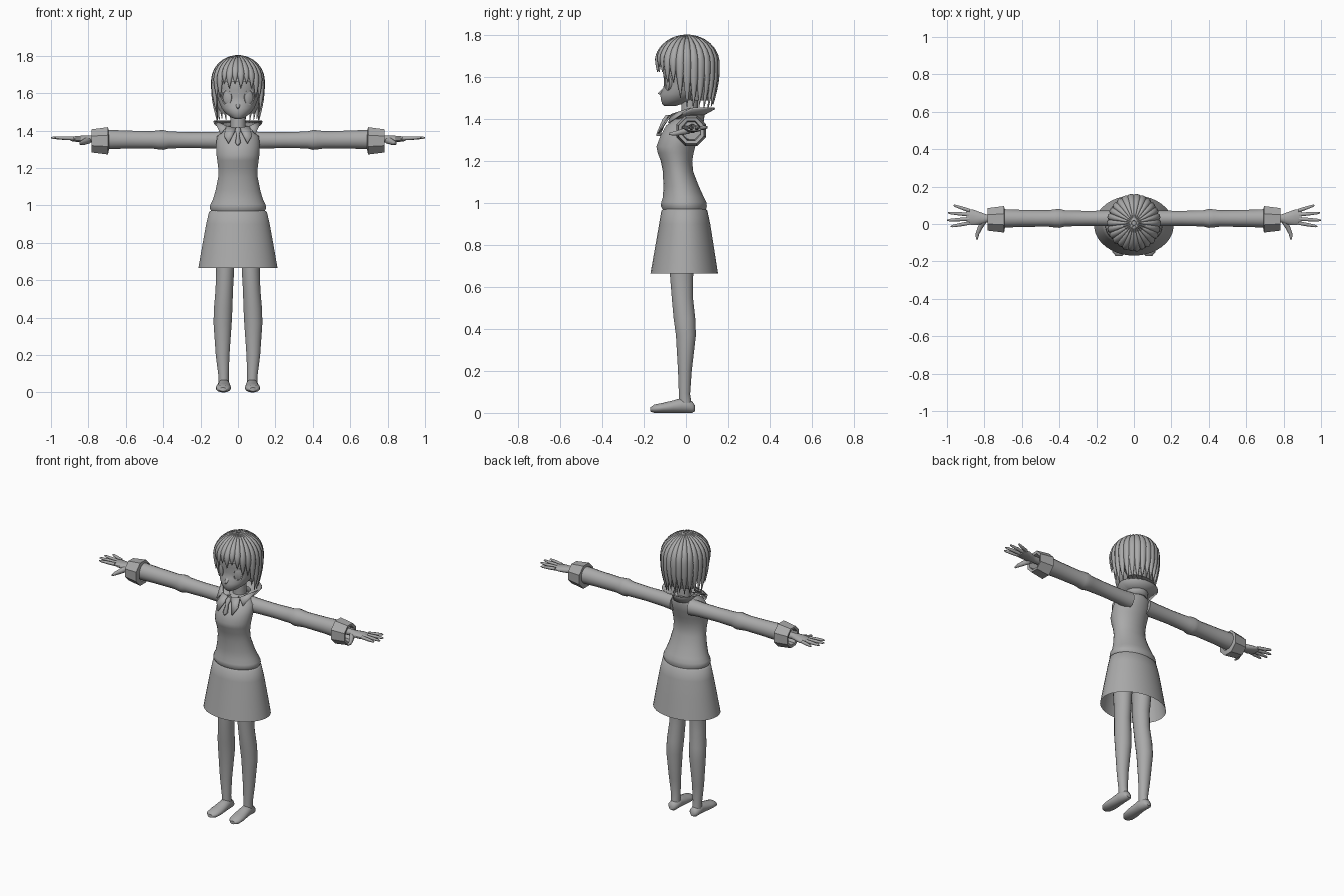
import bpy, bmesh, math, random
from mathutils import Vector as V

if "Cube" in bpy.data.objects:
    bpy.data.objects.remove(bpy.data.objects["Cube"])

random.seed(4)
X, Y, Z = V((1, 0, 0)), V((0, 1, 0)), V((0, 0, 1))
grey = bpy.data.materials.new("plain grey")
grey.diffuse_color = (0.4, 0.4, 0.4, 1)
grey.use_nodes = True
grey.node_tree.nodes["Principled BSDF"].inputs["Base Color"].default_value = grey.diffuse_color


def finish(name, bm, mirror=False, angle=50, thick=0):
    bmesh.ops.recalc_face_normals(bm, faces=bm.faces)
    me = bpy.data.meshes.new(name)
    bm.to_mesh(me)
    bm.free()
    for p in me.polygons:
        p.use_smooth = True
    me.set_sharp_from_angle(angle=math.radians(angle))
    me.materials.append(grey)
    ob = bpy.data.objects.new(name, me)
    bpy.context.collection.objects.link(ob)
    if thick:
        ob.modifiers.new("thickness", 'SOLIDIFY').thickness = thick
    if mirror:
        ob.modifiers.new("mirror", 'MIRROR')
    return ob


def ring(c, u, v, ru, rv, n=20):
    return [V(c) + u * ru * math.cos(2 * math.pi * (i + .5) / n)
            + v * rv * math.sin(2 * math.pi * (i + .5) / n) for i in range(n)]


def add_loft(bm, rings, cap0=True, cap1=True, closed=True):
    vs = [[bm.verts.new(p) for p in r] for r in rings]
    n = len(vs[0])
    for a, b in zip(vs, vs[1:]):
        for i in range(n if closed else n - 1):
            j = (i + 1) % n
            bm.faces.new((a[i], a[j], b[j], b[i]))
    if cap0:
        bm.faces.new(vs[0])
    if cap1:
        bm.faces.new(vs[-1])


def loft(name, rings, cap0=True, cap1=True, **kw):
    bm = bmesh.new()
    add_loft(bm, rings, cap0, cap1)
    return finish(name, bm, **kw)


def stack(rows, n=28, cx=0):
    # rows of height, half width, front y, back y
    return [ring((cx, (f + b) / 2, z), X, Y, w, (b - f) / 2, n) for z, w, f, b in rows]


# torso with gathered hem
loft("sweater_body", stack([
    (.965, .14, -.108, .095), (.985, .152, -.12, .1), (1.005, .148, -.118, .098), (1.03, .135, -.11, .085),
    (1.08, .12, -.108, .062), (1.15, .106, -.11, .035), (1.2, .106, -.12, .03),
    (1.24, .111, -.135, .037), (1.27, .115, -.141, .045), (1.32, .118, -.122, .062),
    (1.37, .112, -.095, .074), (1.395, .08, -.06, .07), (1.41, .05, -.03, .06)]))
# skirt, open at the bottom
loft("skirt", stack([(.975, .14, -.105, .09), (.965, .155, -.117, .102), (.9, .17, -.128, .116),
                     (.78, .192, -.149, .135), (.665, .212, -.169, .153)], 36), cap1=False)

# legs and feet
legs = [(.93, .075, .06, -.085, .06), (.65, .069, .049, -.076, .035), (.55, .073, .047, -.068, .034),
        (.45, .079, .05, -.059, .045), (.37, .082, .049, -.048, .048), (.2, .082, .037, -.038, .028),
        (.09, .077, .028, -.034, .02), (.03, .076, .028, -.035, .03)]
loft("leg", [ring((c, (f + b) / 2, z), X, Y, w, (b - f) / 2) for z, c, w, f, b in legs], mirror=True)
feet = [(.043, .076, .015, .008, .035), (.03, .076, .029, 0, .055), (-.02, .075, .033, 0, .072),
        (-.06, .076, .037, 0, .06), (-.11, .078, .041, 0, .048), (-.15, .08, .036, 0, .04),
        (-.17, .08, .018, .006, .026)]
loft("foot", [ring((c, y, (a + b) / 2), X, Z, w, (b - a) / 2) for y, c, w, a, b in feet], mirror=True)

# sleeves and turned-back cuffs
sleeve = [(.06, .05), (.13, .045), (.25, .043), (.37, .046), (.4, .054), (.425, .052), (.46, .047),
          (.6, .049), (.7, .053)]
loft("sleeve", [ring((x, .03, 1.347 + .008 * x), Y, Z, r * .95, r, 16) for x, r in sleeve], mirror=True)
cuff = [(.7, .046), (.78, .05), (.783, .067), (.695, .079), (.69, .05)]
loft("cuff", [ring((x, .025, 1.345), Y, Z, r * .97, r, 8) for x, r in cuff], False, False,
     mirror=True, angle=30)

# hands
bm = bmesh.new()
palm = [(.7, .022, .022, .03), (.79, .022, .02, .03), (.82, .034, .019, .03), (.86, .043, .017, .035),
        (.895, .041, .011, .039)]
add_loft(bm, [ring((x, c, 1.355), Y, Z, a, b, 12) for x, a, b, c in palm])
for y0, x1, y1 in [(.072, .965, .1), (.05, .995, .06), (.027, 1, .02), (.005, .98, -.013)]:
    a, b = V((.88, y0, 1.358)), V((x1, y1, 1.362))
    add_loft(bm, [ring(a.lerp(b, t), Y, Z, r, r, 8)
                  for t, r in [(0, .0105), (.5, .01), (.9, .007), (1, .003)]])
thumb = [(.8, .02, 1.35, .02), (.825, -.025, 1.338, .015), (.838, -.055, 1.332, .011), (.84, -.082, 1.33, .005)]
add_loft(bm, [ring((x, y, z), X, Z, r, r, 8) for x, y, z, r in thumb])
finish("hand", bm, mirror=True)

# neck and head
loft("neck", [ring((0, .017, z), X, Y, .04, .04) for z in (1.37, 1.45, 1.53)])
loft("head", stack([
    (1.463, .018, -.103, -.05), (1.472, .04, -.113, -.02), (1.495, .07, -.12, .04), (1.52, .088, -.122, .07),
    (1.55, .101, -.108, .095), (1.58, .11, -.104, .11), (1.62, .117, -.11, .12),
    (1.70, .118, -.115, .125), (1.77, .08, -.07, .085)]))
loft("nose", [ring((0, y, z), X, Z, r, r * 1.3, 8)
              for y, z, r in [(-.11, 1.53, .014), (-.126, 1.525, .006), (-.134, 1.522, .001)]])
# eyes: a raised rim with an oval inside
u = V((.9, .43, 0)).normalized()
out = V((u.y, -u.x, 0))
eye_c = V((.06, -.088, 1.578))
loft("eye", [ring(eye_c + out * d, u, Z, w, h, 20) for d, w, h in
             [(-.02, .03, .043), (.004, .03, .043), (.004, .023, .036), (.0, .022, .035), (.004, .012, .024)]],
     mirror=True, angle=30)

# collar: flared band open at the front
bm = bmesh.new()
band = [[], [], []]
for i in range(25):
    a = math.radians(-155 + 310 * i / 24)
    s, c = math.sin(a), math.cos(a)
    drop = max(0, -c)
    band[0].append(V((.058 * s, .018 + .058 * c, 1.385 - .01 * drop)))
    band[1].append(V((.062 * s, .02 + .062 * c, 1.425 - .02 * drop)))
    band[2].append(V((.128 * s, .03 + .105 * c, 1.455 - .05 * drop)))
add_loft(bm, band, False, False, closed=False)
finish("collar_band", bm, thick=.008)

# pointed collar flaps and the small tie
bm = bmesh.new()
for pts in ([(.008, -.082, 1.415), (.062, -.07, 1.425), (.075, -.112, 1.375), (.05, -.135, 1.333)],
            [(.06, -.07, 1.425), (.128, .02, 1.455), (.095, -.085, 1.385)]):
    bm.faces.new([bm.verts.new(p) for p in pts])
finish("collar_flap", bm, mirror=True, thick=.008)
loft("tie", [ring((0, y, z), X, Y, w, .012, 8) for z, w, y in
             [(1.42, .01, -.085), (1.4, .018, -.1), (1.378, .008, -.11), (1.335, .016, -.128), (1.32, .004, -.13)]])

# hair: inner cap, back volume, then tapered locks from the crown
C = V((0, .005, 1.665))


def scalp(phi, a, k=1):
    return C + V((.13 * math.sin(phi) * math.sin(a), -.142 * math.sin(phi) * math.cos(a),
                  .125 * math.cos(phi))) * k


loft("hair_cap", [[scalp(math.radians(p), 2 * math.pi * i / 28) for i in range(28)]
                  for p in (3, 20, 40, 60, 78, 92)])
loft("hair_back", stack([(1.7, .118, -.02, .14), (1.6, .12, -.01, .14), (1.53, .11, 0, .128),
                         (1.49, .09, .02, .11)]))
bm = bmesh.new()
N = 26
for k in range(N):
    a = 2 * math.pi * (k + .5) / N
    deg = abs(math.degrees(math.atan2(math.sin(a), math.cos(a))))
    if deg < 40:
        end = 1.625 + .025 * (k % 2)
    elif deg < 66:
        end = 1.575
    elif deg < 80:
        end = 1.5
    else:
        end = 1.46 + random.uniform(-.008, .015)
    length = .215 + C.z - end
    rings = []
    for i in range(13):
        s = i / 12
        d = s * length
        if d < .215:
            phi = math.radians(5) + d / .215 * math.radians(85)
            p, nrm = scalp(phi, a), (scalp(phi, a) - C).normalized()
        else:
            low = d - .215
            p = scalp(math.pi / 2, a, 1 - 3.2 * low * low) - Z * low
            nrm = V((math.sin(a), -math.cos(a), 0))
        rho = max(.035, math.hypot(p.x, p.y - C.y))
        taper = 1 if s < .6 else max(.06, 1 - ((s - .6) / .4) ** 1.6)
        side = V((math.cos(a), math.sin(a), 0))
        rings.append(ring(p, side, nrm, rho * math.pi / N * 1.3 * taper, .015 * min(1, taper + .1), 8))
    add_loft(bm, rings)
finish("hair_locks", bm, angle=60)
